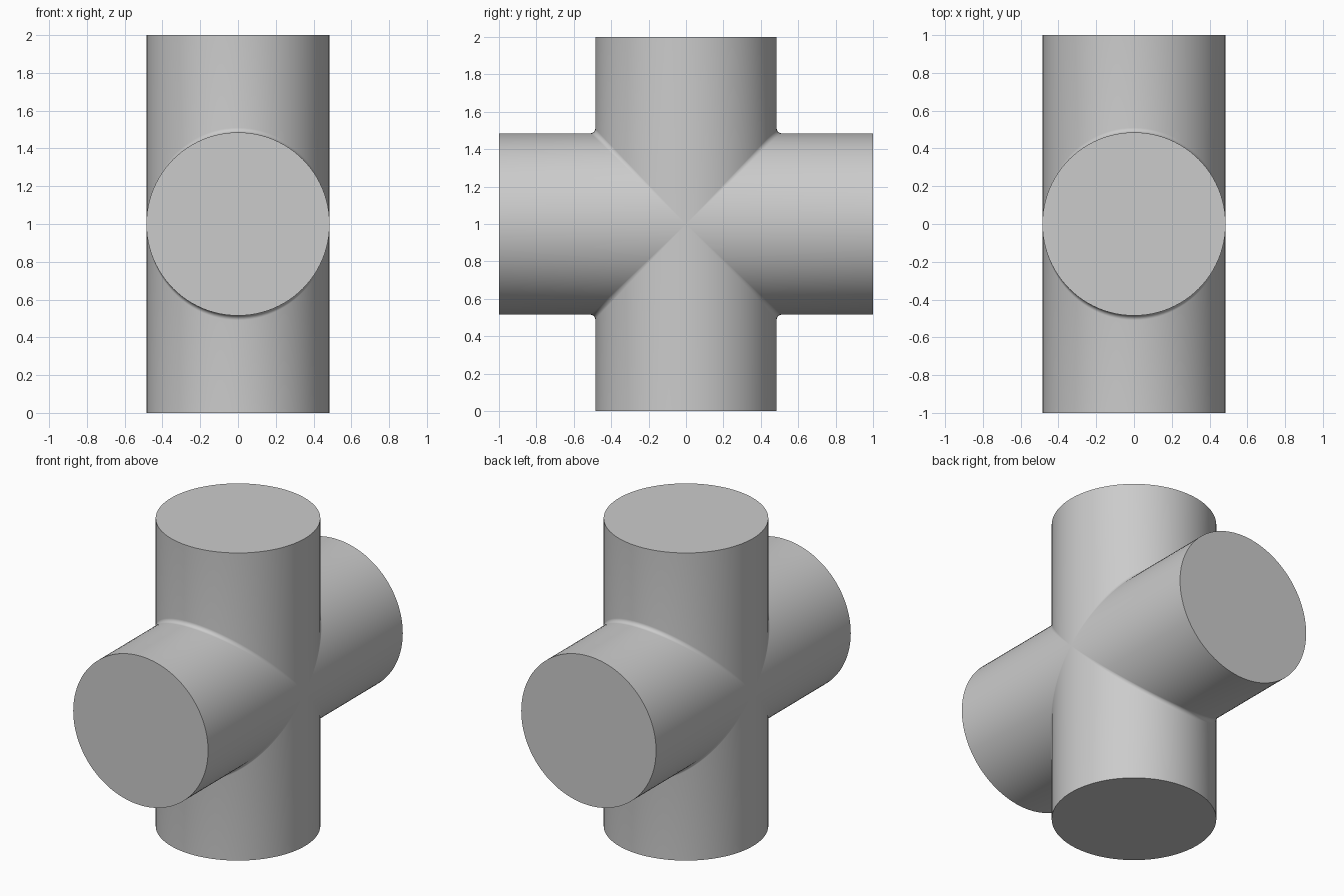
import bpy, bmesh
from math import sin, cos, pi, radians
from mathutils import Matrix, Vector

RADIUS, HALF_LENGTH, FILLET = 0.485, 1.0, 0.025
SIDES, ARC_STEPS = 96, 4

default = bpy.data.objects.get("Cube")
if default:
    bpy.data.objects.remove(default, do_unlink=True)

# Plain grey material
grey = bpy.data.materials.new("plain_grey")
grey.use_nodes = True
colour = (0.6, 0.6, 0.6, 1)
grey.diffuse_color = colour
grey.node_tree.nodes["Principled BSDF"].inputs["Base Color"].default_value = colour


def arm_point(angle, step):
    """Point on an arm along +z; step -1 is the outer end, the rest run round the fillet."""
    w = RADIUS * sin(angle)
    side = 1 if w >= 0 else -1
    x = RADIUS * cos(angle)
    if step < 0:
        return Vector((x, w, HALF_LENGTH))
    f = FILLET * abs(sin(angle))
    t = radians(45) * step / ARC_STEPS
    centre = abs(w) + f
    return Vector((x, side * (centre - f * cos(t)), centre - f * sin(t)))


# Four mitred arms, turned about x, that meet in a filleted joint
bm = bmesh.new()
for quarter in range(4):
    turn = Matrix.Rotation(quarter * pi / 2, 3, 'X')
    rings = [[bm.verts.new(turn @ arm_point(2 * pi * i / SIDES, step))
              for i in range(SIDES)] for step in range(-1, ARC_STEPS + 1)]
    bm.faces.new(rings[0])
    for outer, inner in zip(rings, rings[1:]):
        for i in range(SIDES):
            j = (i + 1) % SIDES
            bm.faces.new((outer[i], inner[i], inner[j], outer[j]))

bmesh.ops.remove_doubles(bm, verts=bm.verts, dist=0.00005)
bmesh.ops.recalc_face_normals(bm, faces=bm.faces)
bmesh.ops.translate(bm, verts=bm.verts, vec=(0, 0, HALF_LENGTH))

mesh = bpy.data.meshes.new("crossed_cylinders")
bm.to_mesh(mesh)
bm.free()
mesh.materials.append(grey)
cross = bpy.data.objects.new("crossed_cylinders", mesh)
bpy.context.collection.objects.link(cross)

# Smooth sides with crisp end caps
bpy.ops.object.select_all(action='DESELECT')
cross.select_set(True)
bpy.context.view_layer.objects.active = cross
bpy.ops.object.shade_smooth_by_angle(angle=radians(30))
